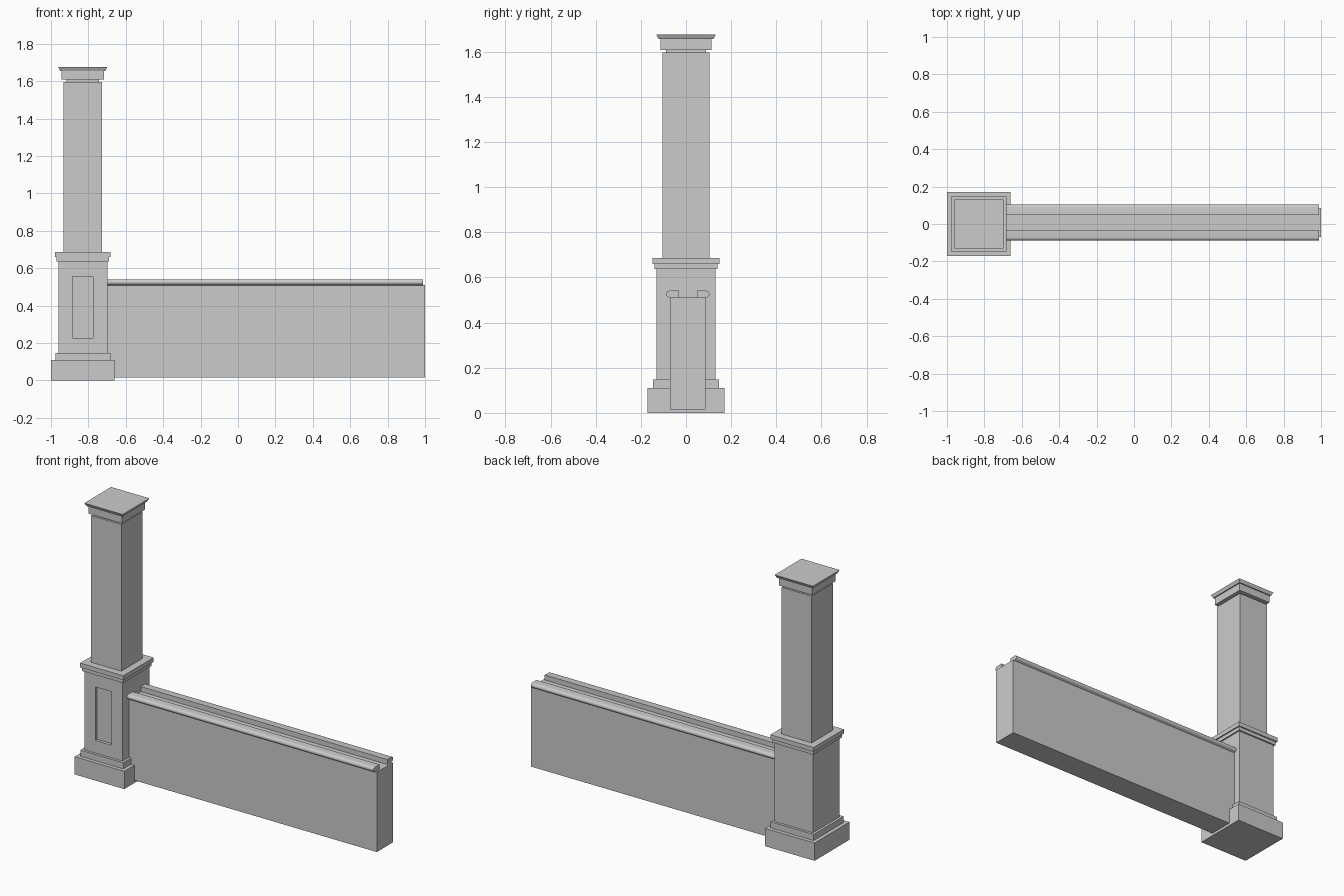
import bpy, bmesh, math
from mathutils import Vector

if "Cube" in bpy.data.objects:
    bpy.data.objects.remove(bpy.data.objects["Cube"])

CX = -0.83  # post centre


def finish(name, bm, smooth=False):
    bmesh.ops.recalc_face_normals(bm, faces=bm.faces[:])
    mesh = bpy.data.meshes.new(name)
    bm.to_mesh(mesh)
    bm.free()
    ob = bpy.data.objects.new(name, mesh)
    bpy.context.collection.objects.link(ob)
    if smooth:
        bpy.ops.object.select_all(action='DESELECT')
        ob.select_set(True)
        bpy.context.view_layer.objects.active = ob
        bpy.ops.object.shade_smooth_by_angle(angle=math.radians(35))
    return ob


def square_block(z0, z1, h0, h1):
    """Square frustum on the post axis, half widths h0 (bottom) and h1 (top)."""
    bm = bmesh.new()
    bmesh.ops.create_cube(bm, size=2)
    for v in bm.verts:
        h, z = (h0, z0) if v.co.z < 0 else (h1, z1)
        v.co = Vector((CX + v.co.x * h, v.co.y * h, z))
    return bm


def extrude_x(name, profile, x0, x1, smooth=False):
    """Extrude a (y, z) outline along x."""
    bm = bmesh.new()
    face = bm.faces.new([bm.verts.new((x0, y, z)) for y, z in profile])
    ext = bmesh.ops.extrude_face_region(bm, geom=[face], use_keep_orig=True)
    moved = [g for g in ext["geom"] if isinstance(g, bmesh.types.BMVert)]
    bmesh.ops.translate(bm, verts=moved, vec=(x1 - x0, 0, 0))
    return finish(name, bm, smooth)


# Post: stacked square sections
for name, z0, z1, h0, h1 in [
    ("post_plinth", 0, 0.11, 0.17, 0.17),
    ("post_plinth_step", 0.11, 0.148, 0.147, 0.147),
    ("pedestal_cap_lower", 0.637, 0.66, 0.14, 0.14),
    ("pedestal_cap_upper", 0.66, 0.687, 0.148, 0.148),
    ("post_shaft", 0.687, 1.595, 0.104, 0.104),
    ("post_neck", 1.595, 1.608, 0.088, 0.088),
    ("capital_block", 1.608, 1.655, 0.114, 0.114),
    ("capital_top", 1.655, 1.675, 0.121, 0.131),
]:
    finish(name, square_block(z0, z1, h0, h1))

# Pedestal with a recessed panel on its front face
bm = square_block(0.148, 0.637, 0.131, 0.131)
bm.normal_update()
front = min(bm.faces, key=lambda f: f.calc_center_median().y)
bmesh.ops.inset_individual(bm, faces=[front], thickness=0.05)
mid = front.calc_center_median()
for v in front.verts:
    v.co.x = CX + math.copysign(0.056, v.co.x - mid.x)
    v.co.z = 0.557 if v.co.z > mid.z else 0.226
panel = bmesh.ops.extrude_discrete_faces(bm, faces=[front])["faces"][0]
bmesh.ops.translate(bm, verts=panel.verts[:], vec=(0, 0.018, 0))
finish("pedestal", bm)

# Wall
WY, WH = 0.008, 0.078
extrude_x("wall", [(WY - WH, 0.016), (WY + WH, 0.016),
                   (WY + WH, 0.51), (WY - WH, 0.51)], -0.72, 1.0)

# Two rails with rounded outer edges, mirrored about the wall centre
R = 0.015
for side, name in [(-1, "rail_front"), (1, "rail_back")]:
    outline = [(0.04, 0.51), (0.04, 0.541)]
    for i in range(9):
        a = math.pi / 2 - math.pi * i / 8
        outline.append((0.081 + R * math.cos(a), 0.526 + R * math.sin(a)))
    outline.append((WH, 0.508))
    extrude_x(name, [(WY + side * y, z) for y, z in outline], -0.72, 0.99, True)
